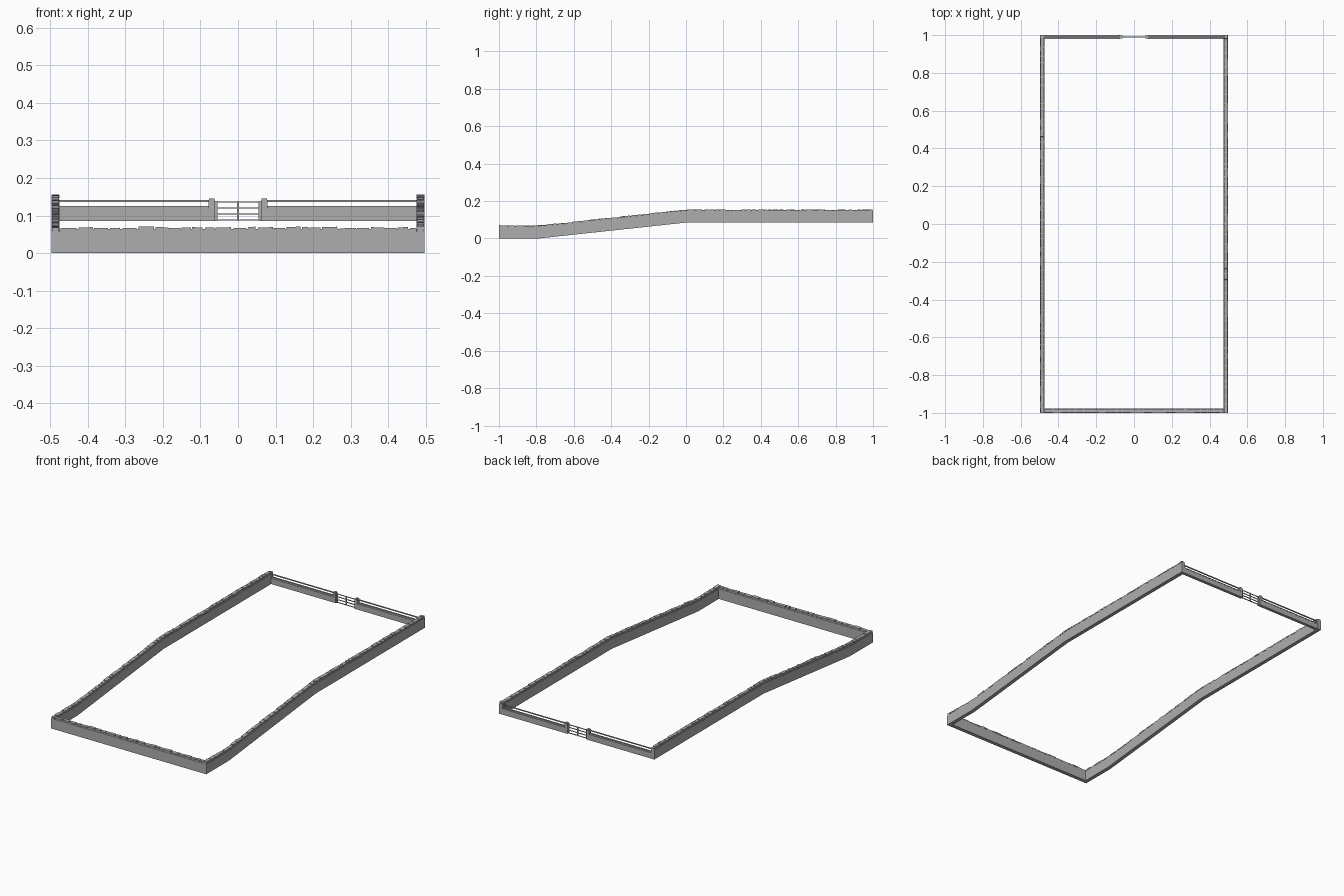
import bpy, bmesh, random
from mathutils import Matrix, Vector

random.seed(4)
cube = bpy.data.objects.get("Cube")
if cube:
    bpy.data.objects.remove(cube, do_unlink=True)

stone = bpy.data.materials.new("grey stone")
stone.use_nodes = True
grey = (0.42, 0.42, 0.42, 1)
stone.diffuse_color = grey
stone.node_tree.nodes["Principled BSDF"].inputs["Base Color"].default_value = grey

OUT, THICK, RISE = 0.497, 0.022, 0.085
BODY, CAP = 0.058, 0.064


def ground(y):
    """Height of the terrain under the wall."""
    return RISE * min(max((y + 0.79) / 0.79, 0), 1)


def finish(name, bm):
    bmesh.ops.recalc_face_normals(bm, faces=bm.faces)
    me = bpy.data.meshes.new(name)
    bm.to_mesh(me)
    bm.free()
    ob = bpy.data.objects.new(name, me)
    me.materials.append(stone)
    bpy.context.collection.objects.link(ob)
    return ob


def add_box(bm, x0, x1, y0, y1, z0, z1, slope=False):
    verts = bmesh.ops.create_cube(bm, size=1)["verts"]
    for v in verts:
        v.co = Vector((x1 if v.co.x > 0 else x0, y1 if v.co.y > 0 else y0,
                       z1 if v.co.z > 0 else z0))
        if slope:
            v.co.z += ground(v.co.y)
    return verts


def box(name, *size):
    bm = bmesh.new()
    add_box(bm, *size)
    return finish(name, bm)


def side_strip(name, x0, x1, z0, z1):
    """Wall strip that follows the terrain from front to back."""
    bm = bmesh.new()
    outline = [(y, z0) for y in (-1, -0.79, 0, 1)] + [(y, z1) for y in (1, 0, -0.79, -1)]
    face = bm.faces.new([bm.verts.new((x0, y, z + ground(y))) for y, z in outline])
    new = bmesh.ops.extrude_face_region(bm, geom=[face])["geom"]
    bmesh.ops.translate(bm, vec=(x1 - x0, 0, 0),
                        verts=[g for g in new if isinstance(g, bmesh.types.BMVert)])
    return finish(name, bm)


def coping(name, centre, start, end, along_y):
    """Row of uneven coping stones with small gaps."""
    bm = bmesh.new()
    a = start
    while a < end - 0.01:
        b = min(a + random.uniform(0.018, 0.045), end)
        half = random.uniform(0.0085, 0.0108)
        top = random.uniform(0.0665, 0.0705)
        if along_y:
            verts = add_box(bm, centre - half, centre + half, a, b, CAP - 0.002, top, True)
        else:
            verts = add_box(bm, a, b, centre - half, centre + half, CAP - 0.002, top)
        mid = sum((v.co for v in verts), Vector()) / 8
        tilt = Matrix.Rotation(random.uniform(-0.04, 0.04), 3, "X" if along_y else "Y")
        bmesh.ops.rotate(bm, verts=verts, cent=mid, matrix=tilt)
        a = b + random.uniform(0.002, 0.007)
    return finish(name, bm)


# Side walls with cap and coping
for side, s in (("right", -1), ("left", 1)):
    side_strip(side + "_wall", s * (OUT - THICK), s * OUT, 0, BODY)
    side_strip(side + "_cap", s * (OUT - THICK + 0.002), s * (OUT - 0.002), BODY, CAP)
    coping(side + "_coping", s * (OUT - THICK / 2), -0.998, 0.998, True)

# Front wall
inner = OUT - THICK
box("front_wall", -inner, inner, -1, -1 + THICK, 0, BODY)
box("front_cap", -inner, inner, -0.998, -0.998 + THICK - 0.004, BODY, CAP)
coping("front_coping", -1 + THICK / 2, -inner, inner, False)

# Back wall, railing and gate posts
for side, s in (("right", -1), ("left", 1)):
    x0, x1 = sorted((s * 0.075, s * inner))
    box(side + "_back_wall", x0, x1, 0.981, 0.999, RISE, 0.115)
    box(side + "_back_ledge", x0, x1, 0.979, 1.0, 0.115, 0.119)
    box(side + "_lower_rail", x0, x1, 0.987, 0.993, 0.121, 0.125)
    box(side + "_top_rail", x0, x1, 0.987, 0.993, 0.136, 0.141)
    x0, x1 = sorted((s * 0.061, s * 0.079))
    box(side + "_gate_post", x0, x1, 0.981, 0.999, RISE, 0.142)
    box(side + "_gate_post_cap", x0 + 0.002, x1 - 0.002, 0.983, 0.997, 0.142, 0.146)

# Gate bars and uprights
bm = bmesh.new()
for z in (0.088, 0.104, 0.120, 0.136):
    add_box(bm, -0.062, 0.062, 0.988, 0.992, z - 0.0018, z + 0.0018)
for x in (-0.058, 0, 0.058):
    add_box(bm, x - 0.003, x + 0.003, 0.987, 0.993, RISE, 0.139)
finish("gate", bm)
